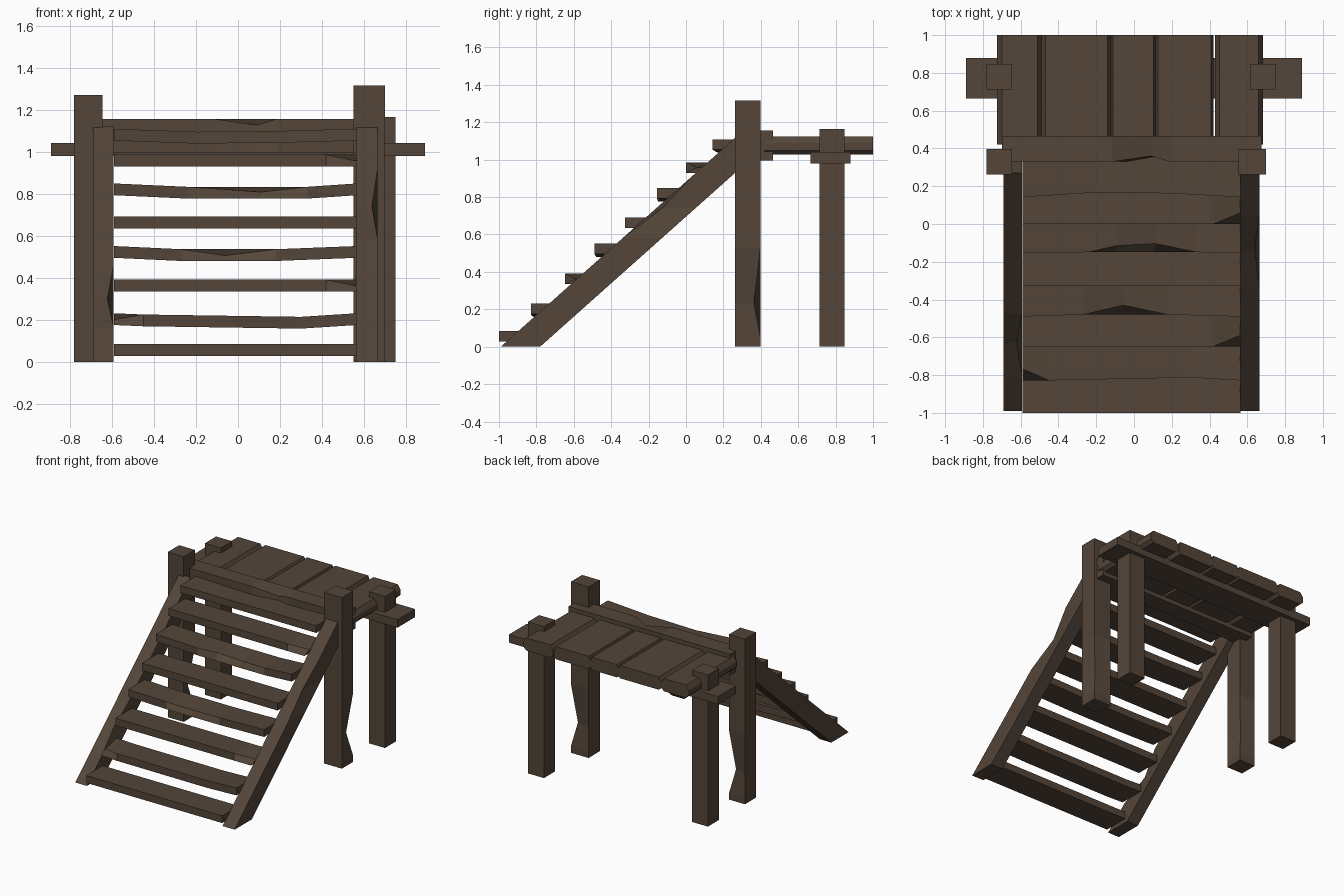
import bpy, bmesh
from mathutils import Vector

if "Cube" in bpy.data.objects:
    bpy.data.objects.remove(bpy.data.objects["Cube"])

wood = bpy.data.materials.new("dark brown wood")
wood.diffuse_color = (0.088, 0.060, 0.041, 1)
wood.use_nodes = True
wood.node_tree.nodes["Principled BSDF"].inputs["Base Color"].default_value = wood.diffuse_color


def loft(name, rings):
    """Skin a list of equal-sized point rings into a closed solid."""
    bm = bmesh.new()
    vs = [[bm.verts.new(p) for p in r] for r in rings]
    n = len(rings[0])
    for a, b in zip(vs, vs[1:]):
        for i in range(n):
            j = (i + 1) % n
            bm.faces.new((a[i], a[j], b[j], b[i]))
    bm.faces.new(vs[0])
    bm.faces.new(vs[-1])
    bmesh.ops.recalc_face_normals(bm, faces=bm.faces)
    me = bpy.data.meshes.new(name)
    bm.to_mesh(me)
    bm.free()
    me.materials.append(wood)
    ob = bpy.data.objects.new(name, me)
    bpy.context.collection.objects.link(ob)
    return ob


def bar(name, lo, hi, axis=0, cuts=(), bends={}, dents={}):
    """Box with cross cuts; bends move a whole ring, dents move one corner (0-3)."""
    u, v = [k for k in range(3) if k != axis]
    rings = []
    for t in [lo[axis], *cuts, hi[axis]]:
        ring = []
        for i, (a, b) in enumerate(((lo, lo), (hi, lo), (hi, hi), (lo, hi))):
            p = Vector((0, 0, 0))
            p[axis], p[u], p[v] = t, a[u], b[v]
            p += Vector(bends.get(t, (0, 0, 0))) + Vector(dents.get((t, i), (0, 0, 0)))
            ring.append(p)
        rings.append(ring)
    return loft(name, rings)


# Tall front posts, worn on the inner back corner
for side, x0, x1, top in (("left", -0.78, -0.645, 1.27), ("right", 0.55, 0.70, 1.315)):
    bar(f"front_post_{side}", (x0, 0.262, 0), (x1, 0.398, top), 2, (0.05, 0.23, 0.53),
        dents={(0.23, 2): (-0.035, -0.035, 0)})

# Short back posts
for side, x0, x1 in (("left", -0.78, -0.645), ("right", 0.614, 0.75)):
    bar(f"back_post_{side}", (x0, 0.713, 0), (x1, 0.848, 1.165), 2)

# Cross beams carrying the deck
bar("back_cross_beam", (-0.89, 0.665, 0.98), (0.89, 0.88, 1.042))
bar("front_cross_beam", (-0.70, 0.33, 0.995), (0.675, 0.465, 1.157), 0, (-0.12, 0.09, 0.19),
    dents={(0.09, 3): (0, 0.03, -0.03)})

# Deck boards with chamfered long edges
for i, (x0, x1) in enumerate(((-0.70, -0.512), (-0.468, -0.14), (-0.112, 0.102),
                              (0.128, 0.407), (0.453, 0.658))):
    c = 0.014 if i in (2, 3) else 0.024
    profile = [(x0, 1.125), (x1, 1.125), (x1 + c, 1.09), (x1 + c, 1.05),
               (x1, 1.027), (x0, 1.027), (x0 - c, 1.05), (x0 - c, 1.09)]
    loft(f"deck_board_{i + 1}", [[(x, y, z) for x, z in profile] for y in (0.42, 1.0)])


# Sloping stair sides, each with one chipped top edge
def stringer(name, x0, x1, chip_z, half, corner, dx):
    stations = [0, chip_z - half, chip_z, chip_z + half]
    rings = []
    for z in stations:
        y = -0.99 + z * 1.122
        ring = [Vector((x0, y, z)), Vector((x1, y, z)),
                Vector((x1, y + 0.21, z)), Vector((x0, y + 0.21, z))]
        if z == chip_z:
            ring[corner] += Vector((dx, 0.02, -0.01))
        rings.append(ring)
    rings.append([(x0, 0.27, 1.123), (x1, 0.27, 1.123), (x1, 0.33, 0.99), (x0, 0.33, 0.99)])
    loft(name, rings)


stringer("stair_side_left", -0.69, -0.592, 0.31, 0.15, 1, -0.03)
stringer("stair_side_right", 0.562, 0.665, 0.75, 0.17, 1, -0.027)

# Stair treads: front edge, underside, and wear (cuts, bends, dents)
chip_right = dict(cuts=(0.42,), dents={(0.565, 3): (0, 0.06, -0.03)})
treads = [
    (-1.0, 0.028, {}),
    (-0.828, 0.175, dict(cuts=(-0.45, 0.3), bends={-0.45: (0, 0, -0.006), 0.3: (0, 0.015, -0.017),
                         0.565: (0, 0, 0)}, dents={(-0.59, 3): (0, 0.06, -0.03)})),
    (-0.648, 0.335, chip_right),
    (-0.49, 0.495, dict(cuts=(-0.27, -0.06, 0.18), bends={k: (0, 0.01, -0.015) for k in (-0.27, -0.06, 0.18)},
                        dents={(-0.06, 3): (0, 0.05, -0.03)})),
    (-0.325, 0.635, {}),
    (-0.155, 0.793, dict(cuts=(-0.24, -0.09, 0.11, 0.33), bends={k: (0, 0.006, -0.016) for k in (-0.24, -0.09, 0.11, 0.33)},
                         dents={(-0.09, 3): (0, 0.035, -0.01), (0.11, 3): (0, 0.045, -0.025)})),
    (0.0, 0.93, chip_right),
    (0.142, 1.053, dict(cuts=(-0.2, 0.2), bends={-0.2: (0, 0.025, -0.014), 0.2: (0, 0.02, -0.01)})),
]
for i, (y, z, wear) in enumerate(treads):
    bar(f"tread_{i + 1}", (-0.59, y, z), (0.565, y + 0.2, z + 0.056), 0, **wear)
